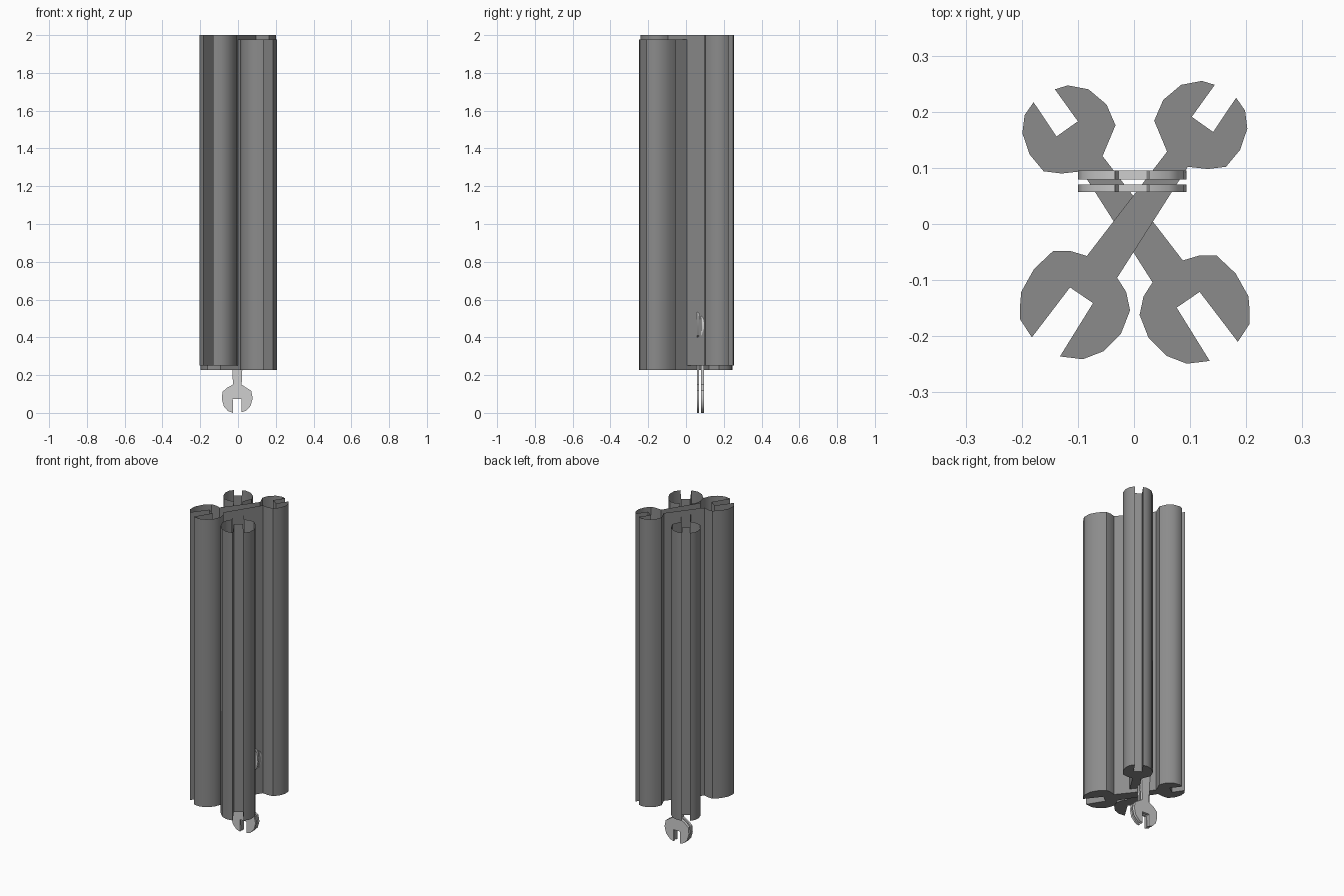
import bpy, bmesh, math
from mathutils import Matrix, Vector

if "Cube" in bpy.data.objects:
    bpy.data.objects.remove(bpy.data.objects["Cube"])


def material(name, value):
    m = bpy.data.materials.new(name)
    m.diffuse_color = (value, value, value, 1)
    m.use_nodes = True
    m.node_tree.nodes["Principled BSDF"].inputs["Base Color"].default_value = m.diffuse_color
    return m


DARK = material("dark_grey", 0.26)
LIGHT = material("light_grey", 0.62)

# Double open-ended wrench outline, lying diagonally
WRENCH = [
    # small jaw
    (.059, .129), (.036, .184), (.052, .221), (.084, .248), (.121, .255),
    (.144, .248), (.103, .191), (.141, .164), (.182, .225), (.198, .202),
    (.202, .170), (.189, .132), (.164, .102), (.132, .098), (.096, .102),
    # large jaw
    (-.030, -.096), (-.014, -.121), (-.007, -.154), (-.023, -.195),
    (-.055, -.227), (-.091, -.241), (-.132, -.236), (-.073, -.141),
    (-.114, -.113), (-.182, -.202), (-.203, -.170), (-.203, -.145),
    (-.201, -.121), (-.178, -.080), (-.144, -.048), (-.114, -.048),
    (-.084, -.057)]


def extrude(name, base, offset, mat, closed):
    """Prism from a base outline; the far end is left open unless closed."""
    bm = bmesh.new()
    low = [bm.verts.new(p) for p in base]
    high = [bm.verts.new(Vector(p) + Vector(offset)) for p in base]
    n = len(base)
    for i in range(n):
        j = (i + 1) % n
        bm.faces.new((low[i], low[j], high[j], high[i]))
    bm.faces.new(low[::-1])
    cap = bm.faces.new(high)
    bmesh.ops.recalc_face_normals(bm, faces=bm.faces)
    if not closed:
        bmesh.ops.delete(bm, geom=[cap], context='FACES_ONLY')
    me = bpy.data.meshes.new(name)
    bm.to_mesh(me)
    bm.free()
    me.materials.append(mat)
    ob = bpy.data.objects.new(name, me)
    bpy.context.collection.objects.link(ob)
    bpy.ops.object.select_all(action='DESELECT')
    ob.select_set(True)
    bpy.context.view_layer.objects.active = ob
    bpy.ops.object.shade_smooth_by_angle(angle=math.radians(40))
    return ob


# Two tall crossed wrench-shaped tubes, open at the top
extrude("tall_tube", [(x, y, .25) for x, y in WRENCH], (0, 0, 1.75), DARK, False)
extrude("mirrored_tall_tube", [(.003 - x, y - .008, .226) for x, y in WRENCH],
        (0, 0, 1.75), DARK, False)

# Thin upright wrenches, large jaw up, passing through the tube floors
turn = Matrix.Rotation(math.radians(-145), 2)
upright = [turn @ Vector(p) for p in WRENCH]
xs = [p.x for p in upright]
bottom = min(p.y for p in upright)
middle = (min(xs) + max(xs)) / 2 + .003
for name, y, depth in (("front_wrench", .057, .013), ("back_wrench", .079, .016)):
    extrude(name, [(p.x - middle, y, p.y - bottom) for p in upright],
            (0, depth, 0), LIGHT, True)
